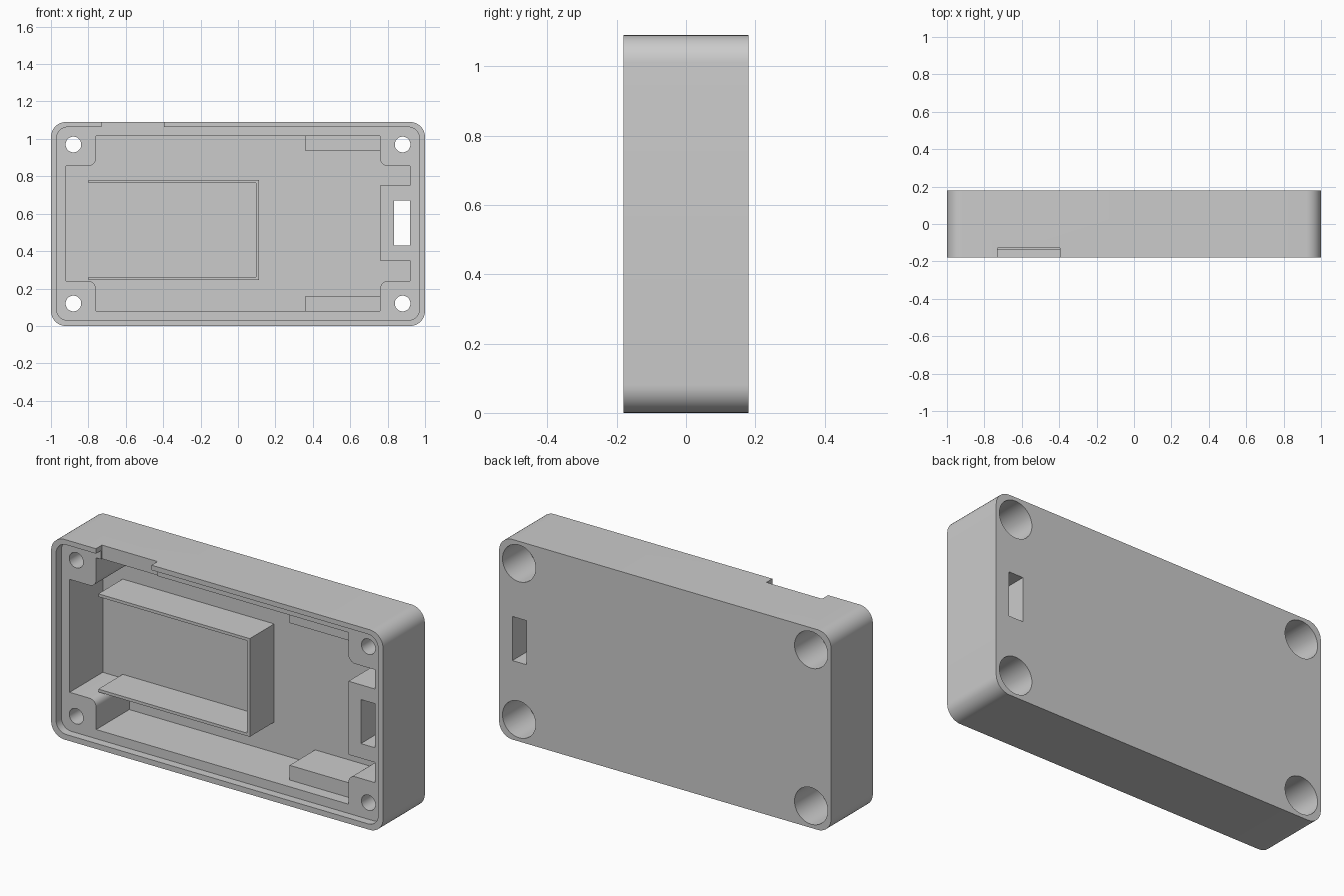
import bpy, bmesh
from math import cos, sin, pi, radians

if "Cube" in bpy.data.objects:
    bpy.data.objects.remove(bpy.data.objects["Cube"])

BACK, FLOOR, RIM = 0.18, 0.15, -0.135   # back face, inner floor, rim level (y)


def prism(name, pts, y0, y1):
    """Extrude an (x, z) outline from y0 to y1."""
    bm = bmesh.new()
    face = bm.faces.new([bm.verts.new((x, y0, z)) for x, z in pts])
    ext = bmesh.ops.extrude_face_region(bm, geom=[face])
    verts = [v for v in ext["geom"] if isinstance(v, bmesh.types.BMVert)]
    bmesh.ops.translate(bm, verts=verts, vec=(0, y1 - y0, 0))
    bmesh.ops.recalc_face_normals(bm, faces=bm.faces)
    mesh = bpy.data.meshes.new(name)
    bm.to_mesh(mesh)
    bm.free()
    obj = bpy.data.objects.new(name, mesh)
    bpy.context.collection.objects.link(obj)
    return obj


def arc(cx, cz, r, a0, a1, n=10):
    return [(cx + r * cos(radians(a0 + (a1 - a0) * i / n)),
             cz + r * sin(radians(a0 + (a1 - a0) * i / n))) for i in range(n + 1)]


def rect(x0, x1, z0, z1):
    return [(x0, z0), (x1, z0), (x1, z1), (x0, z1)]


def round_rect(x0, x1, z0, z1, r):
    return (arc(x0 + r, z0 + r, r, 180, 270) + arc(x1 - r, z0 + r, r, 270, 360)
            + arc(x1 - r, z1 - r, r, 0, 90) + arc(x0 + r, z1 - r, r, 90, 180))


def circle(x, z, r, n=48):
    return [(x + r * cos(2 * pi * i / n), z + r * sin(2 * pi * i / n)) for i in range(n)]


# outer shell
case = prism("case_body", round_rect(-1, 1, 0, 1.09, 0.08), -BACK, BACK)

# main cavity: rounded corner posts, plus a block around the slot on the right
f = 0.04
cavity = (
    [(-0.76, 0.08), (0.76, 0.08)]
    + arc(0.76 + f, 0.24 - f, f, 180, 90, 6)
    + [(0.92, 0.24), (0.92, 0.35), (0.76, 0.35), (0.76, 0.75), (0.92, 0.75), (0.92, 0.855)]
    + arc(0.76 + f, 0.855 + f, f, 270, 180, 6)
    + [(0.76, 1.015), (-0.76, 1.015)]
    + arc(-0.76 - f, 0.855 + f, f, 0, -90, 6)
    + [(-0.92, 0.855), (-0.92, 0.24)]
    + arc(-0.76 - f, 0.24 - f, f, 90, 0, 6))

cutters = [
    prism("lip_cutter", round_rect(-0.97, 0.97, 0.03, 1.063, 0.06), -0.3, RIM),
    prism("cavity_cutter", cavity, -0.3, FLOOR),
    prism("notch_cutter", rect(-0.73, -0.395, 1.0, 1.2), -0.3, -0.128),
    prism("slot_cutter", rect(0.835, 0.92, 0.43, 0.67), -0.3, 0.3),
]
# screw holes with wide counterbores from the back
for x in (-0.88, 0.88):
    for z in (0.12, 0.97):
        cutters.append(prism("screw_cutter", circle(x, z, 0.042), -0.3, 0.3))
        cutters.append(prism("counterbore_cutter", circle(x, z, 0.1), -0.04, 0.3))

bpy.context.view_layer.objects.active = case
for c in cutters:
    mod = case.modifiers.new("cut", "BOOLEAN")
    mod.operation, mod.solver, mod.object = "DIFFERENCE", "EXACT", c
    bpy.ops.object.modifier_apply(modifier=mod.name)
    bpy.data.objects.remove(c)

# three-sided holder wall standing on the floor
t = 0.016
prism("battery_holder", [
    (-0.8, 0.245), (0.113, 0.245), (0.113, 0.78), (-0.8, 0.78),
    (-0.8, 0.78 - t), (0.113 - t, 0.78 - t), (0.113 - t, 0.245 + t), (-0.8, 0.245 + t)],
    -0.06, FLOOR + 0.005)

# support ledges along the top and bottom walls
for name, z0, z1 in (("lower_ledge", 0.075, 0.16), ("upper_ledge", 0.935, 1.02)):
    prism(name, rect(0.36, 0.765, z0, z1), -0.07, FLOOR + 0.005)

# smooth the rounded corners and bores, keep other edges crisp
bpy.ops.object.select_all(action="DESELECT")
case.select_set(True)
bpy.ops.object.shade_smooth_by_angle(angle=radians(30))
